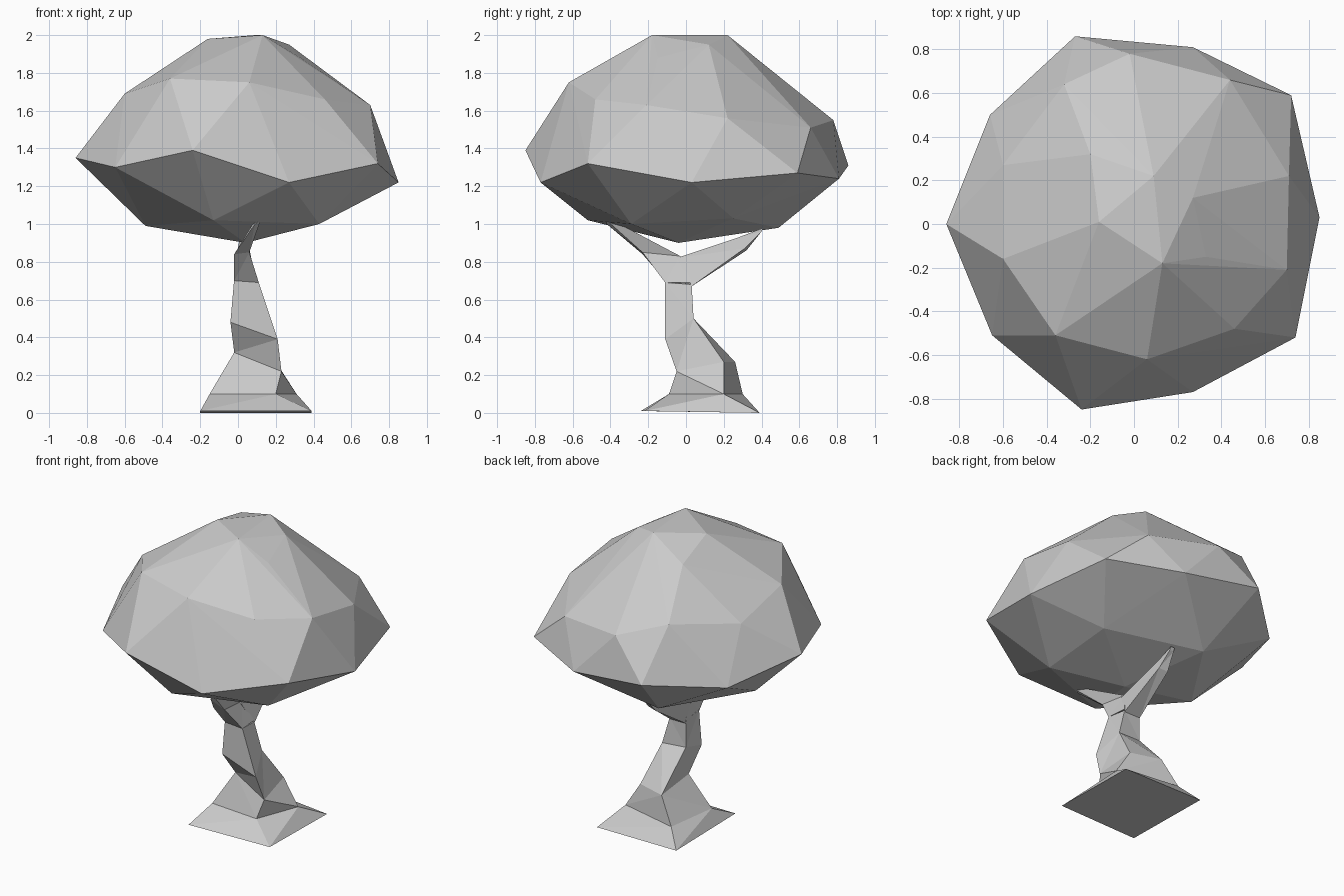
import bpy, bmesh


def finish(bm, name):
    bmesh.ops.recalc_face_normals(bm, faces=bm.faces[:])
    mesh = bpy.data.meshes.new(name)
    bm.to_mesh(mesh)
    bm.free()
    obj = bpy.data.objects.new(name, mesh)
    bpy.context.collection.objects.link(obj)
    return obj


def loft(name, sections):
    """Join a stack of four-cornered sections into a closed, faceted limb."""
    bm = bmesh.new()
    rings = [[bm.verts.new(p) for p in s] for s in sections]
    for a, b in zip(rings, rings[1:]):
        for i in range(4):
            j = (i + 1) % 4
            bm.faces.new((a[i], a[j], b[j], b[i]))
    bm.faces.new(rings[0][::-1])
    bm.faces.new(rings[-1])
    bmesh.ops.triangulate(bm, faces=bm.faces[:])
    return finish(bm, name)


def hull(name, rings):
    """Wrap rings of points in a faceted convex skin."""
    bm = bmesh.new()
    for ring in rings:
        for p in ring:
            bm.verts.new(p)
    res = bmesh.ops.convex_hull(bm, input=bm.verts[:])
    loose = {v for v in res["geom_interior"] + res["geom_unused"]
             if isinstance(v, bmesh.types.BMVert)}
    bmesh.ops.delete(bm, geom=list(loose), context='VERTS')
    return finish(bm, name)


# Canopy: crown, shoulder, widest ring and underside of a squashed ball
crown = [(-.16, .01, 1.98), (.13, -.18, 2), (.09, .22, 2), (.27, .12, 1.95),
         (.33, -.15, 1.88), (.38, .28, 1.75), (-.2, .32, 1.9), (.06, .48, 1.78),
         (-.24, -.15, 1.89)]
shoulder = [(.06, -.62, 1.75), (-.36, -.51, 1.77), (-.6, -.16, 1.69),
            (-.6, .27, 1.59), (-.32, .64, 1.65), (-.02, .78, 1.55),
            (.44, .66, 1.51), (.71, .22, 1.56), (.7, -.21, 1.63), (.46, -.48, 1.66)]
widest = [(-.86, 0, 1.35), (-.66, .5, 1.26), (-.27, .86, 1.31), (.27, .81, 1.24),
          (.72, .59, 1.27), (.85, .03, 1.22), (.74, -.52, 1.32), (.27, -.77, 1.22),
          (-.24, -.85, 1.39), (-.65, -.51, 1.3)]
underside = [(.45, .25, 1.03), (-.14, .49, .98), (-.49, -.04, .99),
             (-.13, -.52, 1.02), (.43, -.29, 1.0), (.04, -.04, .9)]
hull("canopy", [crown, shoulder, widest, underside])

# Trunk: flared root plate rising through a bent four-sided stem
loft("trunk", [
    [(-.2, -.24, .01), (.39, -.22, .01), (.39, .39, 0), (-.2, .39, 0)],
    [(-.15, -.06, .1), (.2, -.09, .1), (.31, .2, .1), (-.1, .3, .1)],
    [(-.02, 0, .32), (.23, -.05, .22), (.2, .2, .27), (0, .26, .27)],
    [(-.04, -.11, .48), (.21, -.11, .39), (.15, .04, .5), (-.02, .03, .51)],
    [(-.02, -.11, .71), (.11, -.11, .69), (.1, .03, .68), (-.02, .03, .69)],
])

# Branches: forked limbs tapering up into the canopy
loft("front_branch", [
    [(-.02, -.11, .7), (.11, -.11, .69), (.1, .03, .69), (-.02, .03, .69)],
    [(-.02, -.23, .84), (.06, -.23, .85), (.05, -.03, .83), (0, -.03, .83)],
    [(.09, -.42, 1.0), (.12, -.42, 1.02), (.12, -.39, 1.02), (.09, -.39, 1.02)],
])
loft("back_branch", [
    [(-.02, .03, .67), (.1, .03, .67), (.06, -.05, .82), (-.01, -.05, .82)],
    [(0, .32, .86), (.06, .31, .87), (.05, .28, .93), (.01, .28, .93)],
    [(.02, .4, .96), (.05, .4, .96), (.05, .41, .98), (.02, .41, .98)],
])
